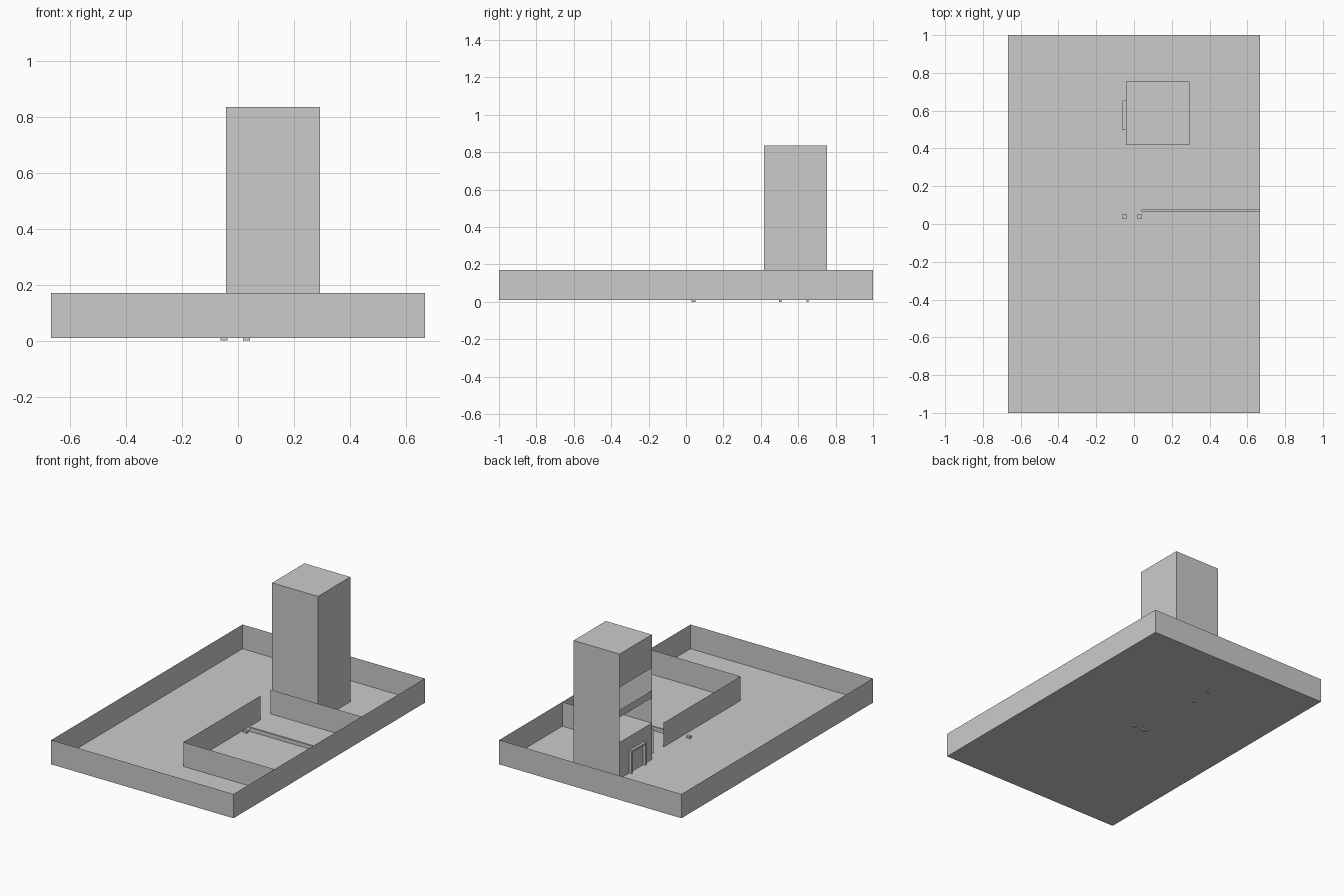
import bpy, bmesh

if "Cube" in bpy.data.objects:
    bpy.data.objects.remove(bpy.data.objects["Cube"])

FLOOR, WALL, ROOF = 0.01, 0.17, 0.835
HX, HY = 0.667, 1.0


def sheets(name, quads):
    """One object made of thin flat quads."""
    bm = bmesh.new()
    for q in quads:
        bm.faces.new([bm.verts.new(p) for p in q])
    bmesh.ops.remove_doubles(bm, verts=bm.verts, dist=1e-5)
    me = bpy.data.meshes.new(name)
    bm.to_mesh(me)
    bm.free()
    ob = bpy.data.objects.new(name, me)
    bpy.context.collection.objects.link(ob)
    return ob


def upright(a, b, z0, z1):
    """Vertical quad above the plan line a-b."""
    return [(*a, z0), (*b, z0), (*b, z1), (*a, z1)]


def level(x0, x1, y0, y1, z):
    return [(x0, y0, z), (x1, y0, z), (x1, y1, z), (x0, y1, z)]


def box(name, x0, x1, y0, y1, z0, z1):
    bpy.ops.mesh.primitive_cube_add(
        size=1, location=((x0 + x1) / 2, (y0 + y1) / 2, (z0 + z1) / 2))
    ob = bpy.context.object
    ob.name = name
    ob.scale = (x1 - x0, y1 - y0, z1 - z0)
    return ob


# Ground slab and perimeter wall
sheets("yard_floor", [level(-HX, HX, -HY, HY, FLOOR)[::-1]])
corners = [(-HX, -HY), (HX, -HY), (HX, HY), (-HX, HY)]
sheets("perimeter_wall", [upright(corners[i], corners[(i + 1) % 4], FLOOR, WALL)
                          for i in range(4)])

# Inner room against the right wall, with a doorway gap
sheets("room_walls", [
    upright((0, -0.57), (HX, -0.57), FLOOR, WALL),
    upright((0, 0.235), (0, -0.57), FLOOR, WALL),
    upright((HX, 0.34), (0, 0.34), FLOOR, WALL),
])

# Low strip across the room floor
box("floor_strip", 0.04, HX, 0.065, 0.078, FLOOR, 0.035)

# Small blocks on either side of the room wall
for x in (-0.05, 0.03):
    box("wall_block", x - 0.013, x + 0.013, 0.03, 0.05, 0.0, 0.025)

# Tower: three full walls, roof, and a left side with two openings
X0, X1, Y0, Y1 = -0.043, 0.293, 0.418, 0.755
quads = [
    upright((X0, Y0), (X1, Y0), FLOOR, ROOF),
    upright((X1, Y0), (X1, Y1), FLOOR, ROOF),
    upright((X1, Y1), (X0, Y1), FLOOR, ROOF),
    level(X0, X1, Y0, Y1, ROOF),
]
for z0, z1 in ((FLOOR, 0.25), (0.417, 0.465), (0.615, ROOF)):
    quads.append(upright((X0, Y1), (X0, Y0), z0, z1))
sheets("tower_shell", quads)
sheets("tower_inner_floor", [level(X0, X1, Y0, Y1, 0.25)])

# Door frame at the foot of the tower
for y in (0.498, 0.643):
    box("door_post", -0.06, X0, y, y + 0.012, 0.0, 0.16)
box("door_lintel", -0.06, X0, 0.51, 0.643, 0.148, 0.16)
